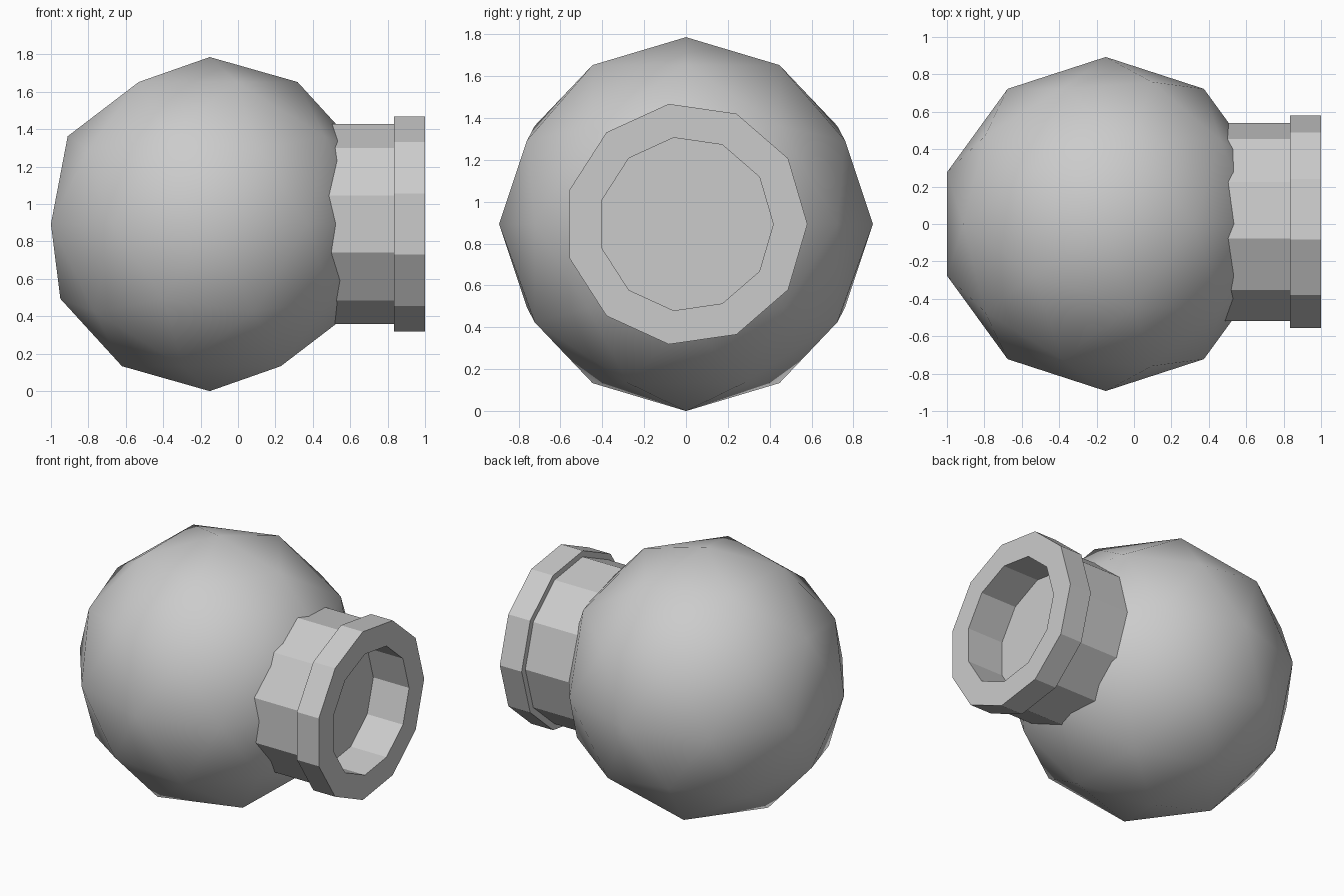
import bpy, bmesh
from math import cos, sin, tau

if "Cube" in bpy.data.objects:
    bpy.data.objects.remove(bpy.data.objects["Cube"])

SIDES = 11
CZ = 0.893


def lathe_x(name, profile):
    """Sweep (x, radius) points round the x axis, capping both ends."""
    bm = bmesh.new()
    rings = [[bm.verts.new((x, r * cos(tau * i / SIDES), CZ + r * sin(tau * i / SIDES)))
              for i in range(SIDES)] for x, r in profile]
    for a, b in zip(rings, rings[1:]):
        for i in range(SIDES):
            j = (i + 1) % SIDES
            bm.faces.new((a[i], a[j], b[j], b[i]))
    bm.faces.new(rings[0])
    bm.faces.new(rings[-1])
    bmesh.ops.recalc_face_normals(bm, faces=bm.faces)
    mesh = bpy.data.meshes.new(name)
    bm.to_mesh(mesh)
    bm.free()
    obj = bpy.data.objects.new(name, mesh)
    bpy.context.collection.objects.link(obj)
    return obj


# Round body: smooth-shaded low-poly ball
bpy.ops.mesh.primitive_ico_sphere_add(subdivisions=2, radius=CZ, location=(-0.151, 0, CZ))
body = bpy.context.object
body.name = "round_body"
bpy.ops.object.shade_smooth()

# Neck with raised rim and recessed opening
lathe_x("neck_and_rim", [(0.4, 0.54), (0.835, 0.54), (0.835, 0.58),
                         (1.0, 0.58), (1.0, 0.417), (0.73, 0.417)])
